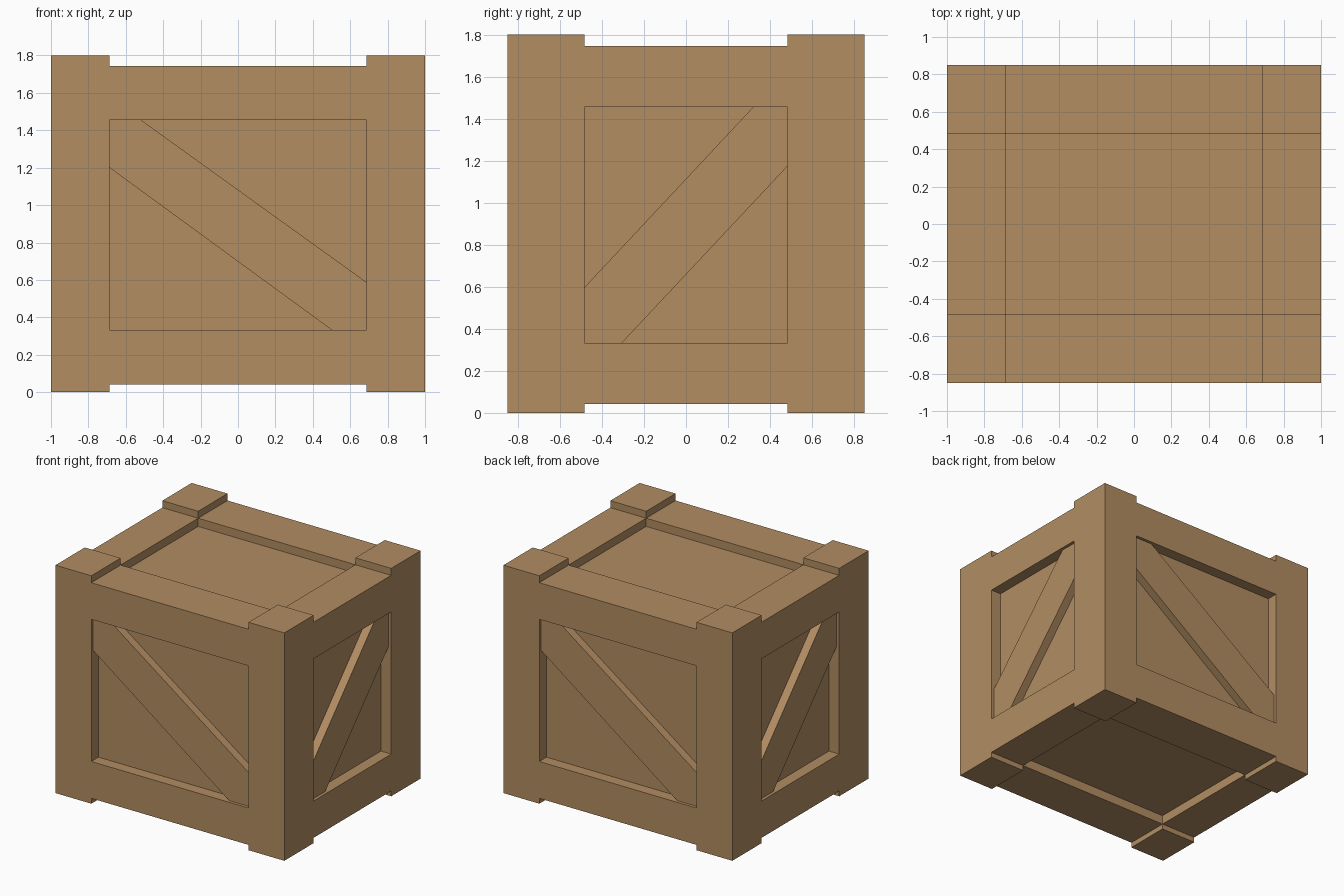
import bpy, bmesh
from mathutils import Matrix, Vector

if "Cube" in bpy.data.objects:
    bpy.data.objects.remove(bpy.data.objects["Cube"])

wood = bpy.data.materials.new("crate wood")
wood.diffuse_color = (0.445, 0.266, 0.122, 1)
wood.use_nodes = True
wood.node_tree.nodes["Principled BSDF"].inputs["Base Color"].default_value = wood.diffuse_color

HX, HY, H = 1.0, 0.85, 1.8          # outer half sizes and height
WX, WY = 0.687, 0.484               # half widths between the corner posts
Z0, Z1 = 0.333, 1.456               # window bottom and top
DEPTH, BRACE = 0.09, 0.024          # recess of the panels and of the braces


def new_object(name, bm):
    bmesh.ops.recalc_face_normals(bm, faces=bm.faces)
    mesh = bpy.data.meshes.new(name)
    bm.to_mesh(mesh)
    bm.free()
    mesh.materials.append(wood)
    obj = bpy.data.objects.new(name, mesh)
    bpy.context.collection.objects.link(obj)
    return obj


def box(name, lo, hi):
    bm = bmesh.new()
    lo, hi = Vector(lo), Vector(hi)
    bmesh.ops.create_cube(bm, size=1, matrix=Matrix.Translation((lo + hi) / 2)
                          @ Matrix.Diagonal((*(hi - lo), 1)))
    return new_object(name, bm)


def carve(obj, lo, hi):
    """Cut a box-shaped pocket out of the object."""
    cutter = box("cutter", lo, hi)
    cutter.hide_render = True
    mod = obj.modifiers.new("cut", 'BOOLEAN')
    mod.operation, mod.solver, mod.object = 'DIFFERENCE', 'EXACT', cutter
    bpy.context.view_layer.objects.active = obj
    bpy.ops.object.modifier_apply(modifier=mod.name)
    bpy.data.objects.remove(cutter)


# crate body: posts and rails left standing around the recessed panels
body = box("crate_body", (-HX, -HY, 0), (HX, HY, H))
for lo, hi, panel_lo, panel_hi in ((1.745, 2, 1.68, 2), (-0.2, 0.042, -0.2, 0.115)):
    carve(body, (-WX, -2, lo), (WX, 2, hi))                  # gap between posts, front to back
    carve(body, (-2, -WY, lo), (2, WY, hi))                  # gap between posts, side to side
    carve(body, (-WX, -WY, panel_lo), (WX, WY, panel_hi))    # lid and floor panels
for s in (-1, 1):
    ys = sorted((s * (HY - DEPTH), s * 2))
    carve(body, (-WX, ys[0], Z0), (WX, ys[1], Z1))           # front and back panels
    xs = sorted((s * (HX - DEPTH), s * 2))
    carve(body, (xs[0], -WY, Z0), (xs[1], WY, Z1))           # side panels

# diagonal braces: (across, height) outlines, reaching from corner to corner
front_outline = [(-WX, Z1), (-WX, 1.2), (0.5, Z0), (WX, Z0), (WX, 0.588), (-0.52, Z1)]
side_outline = [(-WY, Z0), (-0.305, Z0), (WY, 1.175), (WY, Z1), (0.32, Z1), (-WY, 0.597)]


def brace(name, outline, to_3d, outer, inner, sign):
    bm = bmesh.new()
    face = bm.faces.new([bm.verts.new(to_3d(a * sign, z, outer * sign)) for a, z in outline])
    ext = bmesh.ops.extrude_face_region(bm, geom=[face], use_keep_orig=True)
    for v in ext["geom"]:
        if isinstance(v, bmesh.types.BMVert):
            v.co = to_3d(*[(v.co.x, v.co.z), (v.co.y, v.co.z)][abs(to_3d(0, 0, 1)[0])], inner * sign)
    new_object(name, bm)


for sign, fb, rl in ((1, "front", "right"), (-1, "back", "left")):
    brace(fb + "_brace", front_outline, lambda a, z, d: (a, -d, z),
          HY - BRACE, HY - DEPTH, sign)
    brace(rl + "_brace", side_outline, lambda a, z, d: (d, a, z),
          HX - BRACE, HX - DEPTH, sign)
